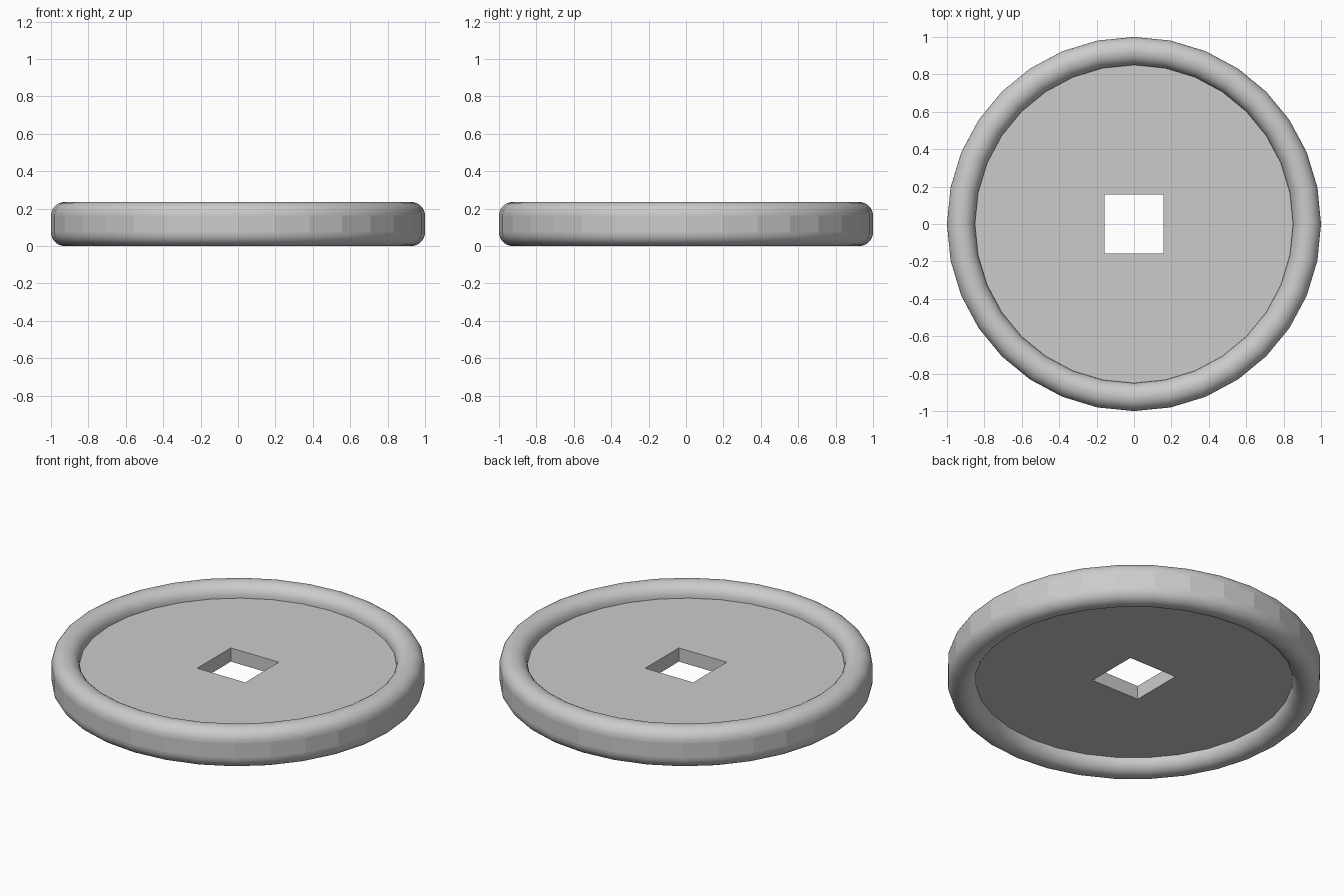
import bpy, bmesh, math

if "Cube" in bpy.data.objects:
    bpy.data.objects.remove(bpy.data.objects["Cube"])

SIDES = 32
R_OUT, R_IN = 1.0, 0.85      # rim radii
HEIGHT = 0.235               # rim height
ROUND = 0.073                # rim corner radius
HOLE = 0.157                 # half width of the square hole
Z0, Z1 = 0.077, 0.158        # bottom and top of the inner plate

grey = bpy.data.materials.new("grey_metal")
grey.diffuse_color = (0.6, 0.6, 0.6, 1)
grey.use_nodes = True
grey.node_tree.nodes["Principled BSDF"].inputs["Base Color"].default_value = grey.diffuse_color


def finish(bm, name):
    bmesh.ops.recalc_face_normals(bm, faces=bm.faces)
    mesh = bpy.data.meshes.new(name)
    bm.to_mesh(mesh)
    bm.free()
    mesh.materials.append(grey)
    obj = bpy.data.objects.new(name, mesh)
    bpy.context.collection.objects.link(obj)
    return obj


def ring(bm, radius, z):
    return [bm.verts.new((radius * math.cos(math.tau * i / SIDES),
                          radius * math.sin(math.tau * i / SIDES), z))
            for i in range(SIDES)]


# Rim: rounded-rectangle profile swept around the centre
profile = []
corners = [(R_OUT - ROUND, HEIGHT - ROUND, 0), (R_IN + ROUND, HEIGHT - ROUND, 90),
           (R_IN + ROUND, ROUND, 180), (R_OUT - ROUND, ROUND, 270)]
for cx, cz, start in corners:
    for k in range(9):
        a = math.radians(start + 90 * k / 8)
        profile.append((cx + ROUND * math.cos(a), cz + ROUND * math.sin(a)))
bm = bmesh.new()
rings = [ring(bm, r, z) for r, z in profile]
for a, b in zip(rings, rings[1:] + rings[:1]):
    for i in range(SIDES):
        j = (i + 1) % SIDES
        bm.faces.new((a[i], a[j], b[j], b[i]))
rim = finish(bm, "rim")
# Smooth only across the rounded corners: facets around the rim stay crisp
rim.data.polygons.foreach_set("use_smooth", [abs(p.normal.z) > 0.05 for p in rim.data.polygons])

# Inner plate: disc with a square hole, outer edge meeting the rim's inner wall
bm = bmesh.new()
layers = []
for z in (Z0, Z1):
    outer = ring(bm, R_IN + 0.001, z)
    inner = []
    for i in range(SIDES):
        a = math.tau * i / SIDES
        c, s = math.cos(a), math.sin(a)
        k = HOLE / max(abs(c), abs(s))
        inner.append(bm.verts.new((c * k, s * k, z)))
    layers.append((outer, inner))
(o0, n0), (o1, n1) = layers
for i in range(SIDES):
    j = (i + 1) % SIDES
    bm.faces.new((o1[i], o1[j], n1[j], n1[i]))
    bm.faces.new((o0[i], n0[i], n0[j], o0[j]))
    bm.faces.new((n0[i], n1[i], n1[j], n0[j]))
    bm.faces.new((o0[i], o0[j], o1[j], o1[i]))
finish(bm, "plate_with_square_hole")
